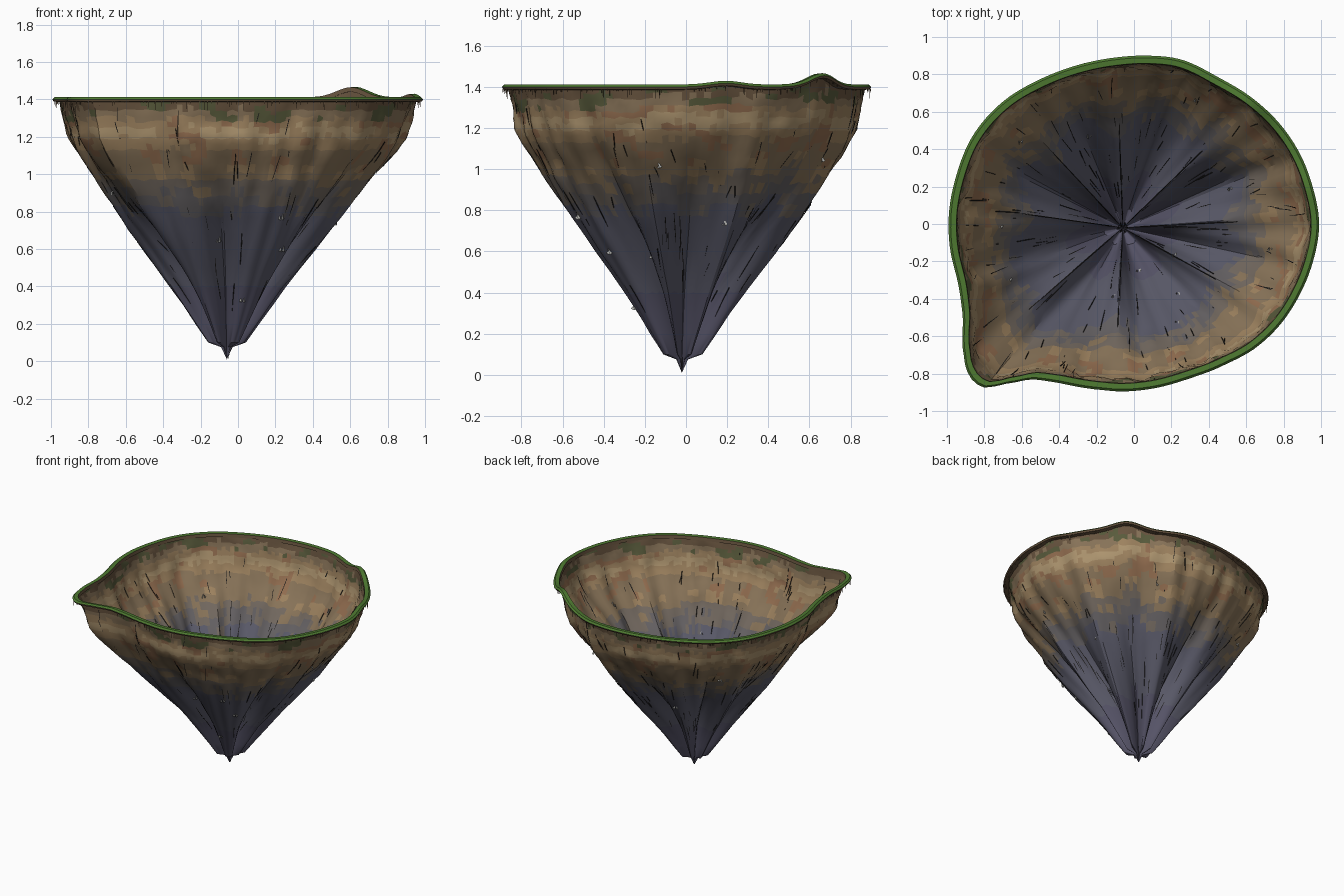
import bpy, bmesh, math, random
from mathutils import Vector, noise

if "Cube" in bpy.data.objects:
    bpy.data.objects.remove(bpy.data.objects["Cube"])

random.seed(7)
CX, CY = -0.06, -0.02          # tip of the cone in plan
N = 176                        # columns round the cone

# Rim outline in plan
OUT = [(.99, 0), (.955, .2), (.89, .37), (.78, .535), (.63, .675), (.45, .785), (.25, .88), (.08, .9),
       (-.1, .89), (-.3, .85), (-.5, .775), (-.7, .655), (-.86, .475), (-.95, .26), (-.99, .05),
       (-.985, -.12), (-.94, -.32), (-.915, -.5), (-.91, -.7), (-.875, -.82), (-.8, -.875), (-.7, -.855),
       (-.55, -.83), (-.4, -.85), (-.2, -.885), (-.08, -.895), (.1, -.88), (.3, -.825), (.5, -.745),
       (.64, -.67), (.78, -.54), (.89, -.37), (.96, -.19)]
POLAR = sorted((math.atan2(y - CY, x - CX) % math.tau, math.hypot(x - CX, y - CY)) for x, y in OUT)
# Height against share of the rim radius
PROF = [(.1, .11), (.2, .185), (.4, .335), (.6, .5), (.8, .65), (1., .785), (1.1, .855),
        (1.2, .908), (1.3, .94), (1.36, .955), (1.4, .965)]
CREASES = [math.radians(a) for a in (3, 44, 92, 133, 172, 221, 267, 331)]


def rim_radius(a):
    a %= math.tau
    n = len(POLAR)
    i = next((k for k in range(n) if POLAR[k][0] > a), n)
    p = [(POLAR[j % n][0] + math.tau * (j // n), POLAR[j % n][1]) for j in range(i - 2, i + 2)]
    t = (a - p[1][0]) / (p[2][0] - p[1][0])
    r = [q[1] for q in p]
    return r[1] + .5 * t * (r[2] - r[0] + t * (2*r[0] - 5*r[1] + 4*r[2] - r[3]
                            + t * (3*(r[1] - r[2]) + r[3] - r[0])))


def gap(a, b):
    return abs((a - b + math.pi) % math.tau - math.pi)


def lift(a):
    d = math.degrees
    return (.055 * math.exp(-(d(gap(a, math.radians(45))) / 8) ** 2)
            + .018 * math.exp(-(d(gap(a, math.radians(12))) / 6) ** 2))


def polar(a, r, z):
    return Vector((CX + r * math.cos(a), CY + r * math.sin(a), z))


def wall(a, z):
    f = PROF[0][1]
    for (z0, f0), (z1, f1) in zip(PROF, PROF[1:]):
        if z0 <= z <= z1:
            f = f0 + (f1 - f0) * (z - z0) / (z1 - z0)
    low = max(0, min(1, (1.2 - z) / 1.1))
    crease = max(max(0, 1 - gap(a, c) / .36) for c in CREASES) ** 1.3
    ripple = .01 * math.sin(17 * a + 1) + .01 * math.sin(31 * a + 2 * z)
    s = 1 - .85 * low ** 1.5 * crease + ripple * min(1, (1.4 - z) * 5)
    s += .04 * math.sin(a) ** 2 * max(0, 1 - abs(z - .85) / .5)
    up = lift(a) * max(0, min(1, (z - 1.25) / .13))
    return polar(a, rim_radius(a) * f * s, z + up)


def material(name, rgb):
    m = bpy.data.materials.new(name)
    m.diffuse_color = (*rgb, 1)
    m.use_nodes = True
    m.node_tree.nodes["Principled BSDF"].inputs["Base Color"].default_value = m.diffuse_color
    return m


def finish(name, bm, mats, smooth=None):
    me = bpy.data.meshes.new(name)
    bm.to_mesh(me)
    bm.free()
    ob = bpy.data.objects.new(name, me)
    bpy.context.collection.objects.link(ob)
    for m in mats:
        me.materials.append(m)
    if smooth:
        bpy.ops.object.select_all(action='DESELECT')
        bpy.context.view_layer.objects.active = ob
        ob.select_set(True)
        bpy.ops.object.shade_smooth_by_angle(angle=math.radians(smooth))
    return ob


def strand(bm, pts, r):
    # thin three-sided strand tapering to its last point
    d = (pts[-1] - pts[0]).normalized()
    u = d.orthogonal().normalized()
    v = d.cross(u)
    prev = None
    for p in pts[:-1]:
        ring = [bm.verts.new(p + r * (math.cos(k * 2.094) * u + math.sin(k * 2.094) * v)) for k in range(3)]
        if prev:
            for k in range(3):
                bm.faces.new((prev[k], prev[(k + 1) % 3], ring[(k + 1) % 3], ring[k]))
        prev = ring
    tip = bm.verts.new(pts[-1])
    for k in range(3):
        bm.faces.new((prev[k], prev[(k + 1) % 3], tip))


soil = material("dark_soil", (.14, .09, .05))
moss = material("moss", (.10, .105, .045))
light = material("light_tan_earth", (.42, .30, .16))
tan = material("tan_earth", (.34, .225, .115))
rust = material("rust_earth", (.29, .155, .08))
brown = material("brown_earth", (.25, .175, .10))
dusk = material("grey_brown_stone", (.17, .14, .115))
ash = material("ash_stone", (.13, .12, .125))
slate = material("slate", (.105, .105, .145))
deep = material("deep_slate", (.095, .09, .14))
grass = material("grass", (.075, .19, .03))
black = material("dark_root", (.012, .011, .01))
pale = material("pale_stone", (.4, .4, .38))
ROCK = [soil, moss, light, tan, rust, brown, dusk, ash, slate, deep]

# Fluted rock shell, open at the top
bm = bmesh.new()
angs = [math.tau * i / N for i in range(N)]
levels = [.1, .2, .3, .4, .5, .6, .7, .77, .83, .88, .93, .97, 1.01, 1.05, 1.09, 1.13,
          1.16, 1.19, 1.22, 1.25, 1.28, 1.31, 1.34, 1.37, 1.4]
rows = [[bm.verts.new(polar(a, .3 * (wall(a, .1).xy - Vector((CX, CY))).length, .075)) for a in angs]]
for z in levels:
    row = []
    for a in angs:
        w = z if z in (.1, 1.4) else z + random.uniform(-.008, .008)
        k = .012 * noise.noise((6 * math.cos(a), 6 * math.sin(a), 9 * z)) * min(1, 1.5 * z)
        k += random.uniform(-.003, .003) * z
        row.append(bm.verts.new(wall(a, w) + Vector((math.cos(a), math.sin(a), 0)) * k))
    rows.append(row)
tip = bm.verts.new((CX, CY, .01))
for i in range(N):
    bm.faces.new((tip, rows[0][(i + 1) % N], rows[0][i])).material_index = 9
for lo, hi in zip(rows, rows[1:]):
    for i in range(N):
        j = (i + 1) % N
        f = bm.faces.new((lo[i], lo[j], hi[j], hi[i]))
        a = angs[i]
        z = f.calc_center_median().z - lift(a)
        z += .04 * noise.noise((4 * math.cos(a), 4 * math.sin(a), 2 * z)) + random.uniform(-.012, .012)
        pick = noise.noise((7 * math.cos(a) + 5, 7 * math.sin(a), 12 * z))
        # strata from the rim downwards: lowest height, usual colour, patch colour
        for base, usual, patch in ((1.34, 0, 1), (1.29, 5, 1), (1.25, 3, 4), (1.19, 2, 3), (1.13, 3, 4),
                                   (1.04, 5, 4), (.97, 5, 3), (.9, 6, 5), (.8, 7, 6), (.4, 8, 8), (-1, 9, 9)):
            if z > base:
                f.material_index = patch if pick > .2 else usual
                break
finish("rock_shell", bm, ROCK, 28)

# Grass rim: green on top, soil underneath
bm = bmesh.new()
loops = []
for a in angs:
    R, u = rim_radius(a), lift(a)
    loops.append([bm.verts.new(polar(a, R - d, z + u)) for d, z in
                  ((.006, 1.388), (0, 1.4), (.012, 1.412), (.042, 1.41), (.046, 1.385))])
for i in range(N):
    A, B = loops[i], loops[(i + 1) % N]
    for k in range(5):
        n = (k + 1) % 5
        bm.faces.new((A[k], B[k], B[n], A[n])).material_index = 0 if k in (1, 2) else 1
finish("grass_rim", bm, [grass, soil], 40)

# Fringe hanging under the rim
bm = bmesh.new()
for _ in range(260):
    a = random.uniform(0, math.tau)
    p = polar(a, rim_radius(a) - random.uniform(0, .035), 1.39 + lift(a))
    drop = random.choice((.015, .02, .03, .05))
    strand(bm, [p, p + Vector((0, 0, -drop))], .002)
finish("rim_fringe", bm, [soil])

# Dark roots and cracks running down the wall
bm = bmesh.new()
for _ in range(170):
    a, z = random.uniform(0, math.tau), random.uniform(.4, 1.36)
    length, drift = random.uniform(.05, .18), random.uniform(-.03, .03)
    strand(bm, [wall(a + drift * t, z - length * t) for t in (0, .35, .7, 1)], .0025)
for c in CREASES:
    strand(bm, [wall(c, z) for z in (.85, .7, .55, .4, .25, .1)], .003)
finish("wall_roots", bm, [black])

# Roots dangling at the tip
bm = bmesh.new()
for k in range(6):
    a = k * math.tau / 6
    low = 0 if k == 0 else random.uniform(.03, .07)
    strand(bm, [polar(a, .025, .17), polar(a, .02, .11), polar(a, .008, low)], .006)
finish("tip_roots", bm, [black])

# Small pale stones stuck in the wall
bm = bmesh.new()
for deg, z in ((180, .95), (205, .9), (263, .65), (300, .77), (310, .6), (290, .33), (352, 1.02),
               (332, .58), (20, .74), (60, 1.05), (110, .7), (140, 1.)):
    p = wall(math.radians(deg), z)
    for s in (-.008, .008):
        strand(bm, [p + Vector((s, s, -.012)), p + Vector((s, -s, .02))], .009)
finish("pale_stones", bm, [pale])
